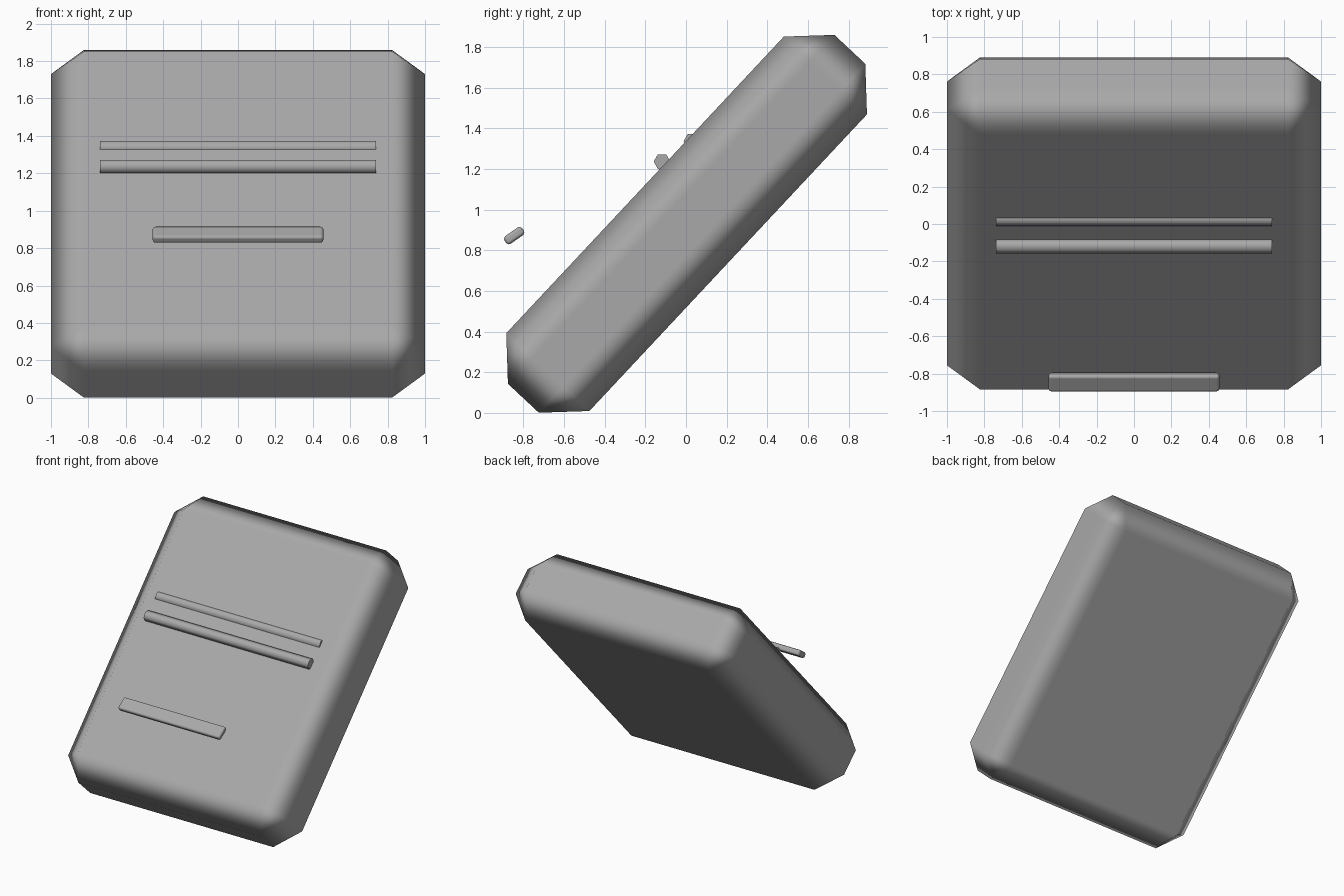
import bpy
import math

cube = bpy.data.objects.get("Cube")
if cube:
    bpy.data.objects.remove(cube, do_unlink=True)

TILT = math.radians(46.9)

grey = bpy.data.materials.new("mid_grey")
grey.use_nodes = True
colour = (0.395, 0.395, 0.4, 1.0)
grey.diffuse_color = colour
grey.node_tree.nodes["Principled BSDF"].inputs["Base Color"].default_value = colour


def finish(name):
    obj = bpy.context.object
    obj.name = name
    obj.data.name = name
    obj.data.materials.append(grey)
    return obj


def bevelled_box(name, size, location, angle, width, segments):
    """Box with softly shaded bevels, tilted about x."""
    bpy.ops.mesh.primitive_cube_add(size=1, location=location, rotation=(angle, 0, 0))
    obj = finish(name)
    for v in obj.data.vertices:
        v.co = [c * s for c, s in zip(v.co, size)]
    for p in obj.data.polygons:
        p.use_smooth = True
    bevel = obj.modifiers.new("bevel", 'BEVEL')
    bevel.width = width
    bevel.segments = segments
    bevel.limit_method = 'NONE'
    bevel.harden_normals = True


def hex_rail(name, y, z):
    """Six-sided bar along x, level on top, smooth around and flat at the ends."""
    bpy.ops.mesh.primitive_cylinder_add(
        vertices=6, radius=0.041, depth=1.478,
        location=(0, y, z), rotation=(0, math.pi / 2, 0))
    obj = finish(name)
    for p in obj.data.polygons:
        p.use_smooth = len(p.vertices) == 4


# Thick slab leaning back
bevelled_box("slab_body", (2.0, 2.35, 0.56), (0, 0.003, 0.93), TILT, 0.176, 1)

# Two long rails sunk into the sloping face
hex_rail("lower_rail", -0.118, 1.236)
hex_rail("upper_rail", 0.029, 1.336)

# Short bar standing free in front of the slab
bevelled_box("front_bar", (0.914, 0.106, 0.046), (0, -0.845, 0.872),
             math.radians(35), 0.016, 2)
